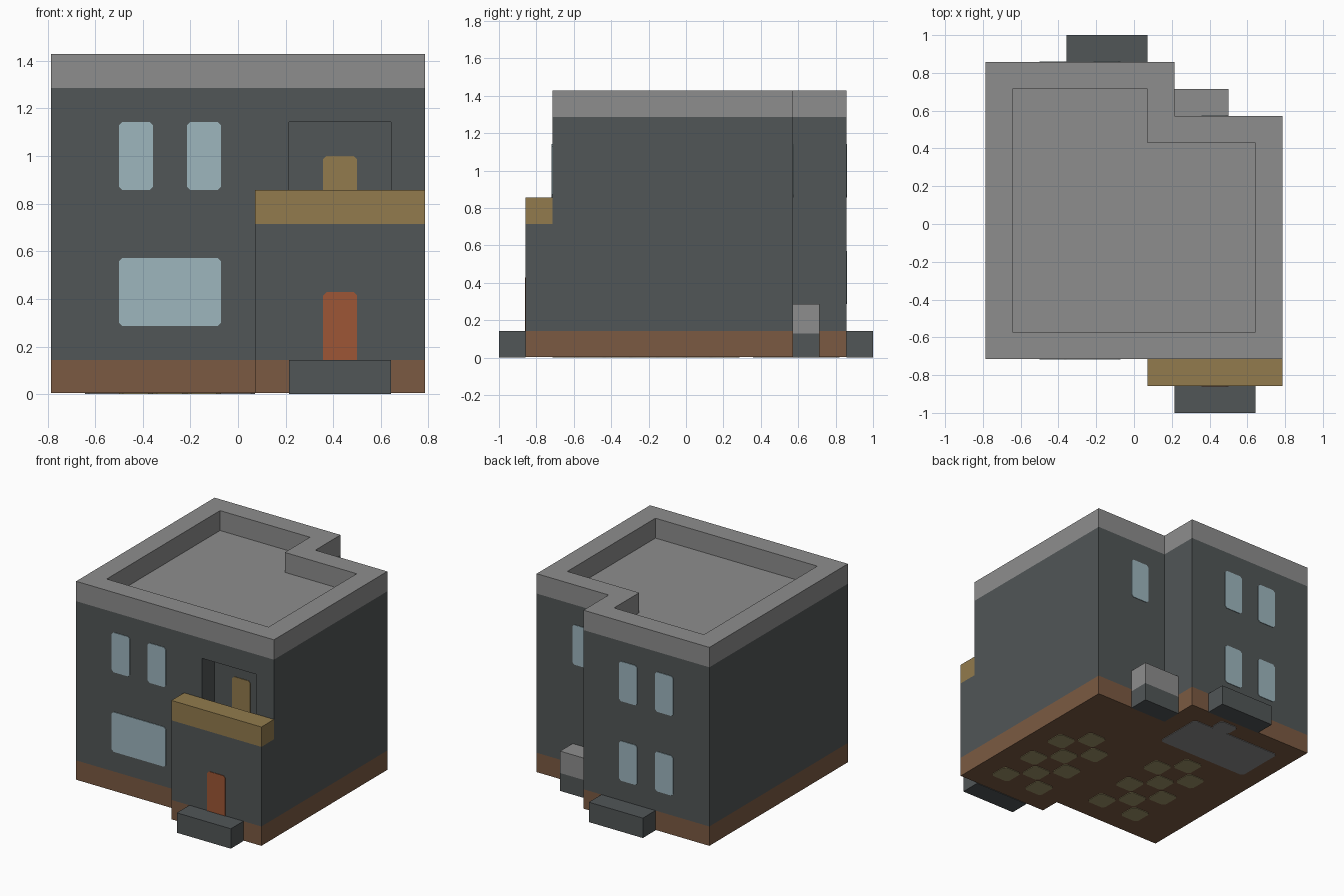
import bpy, bmesh

cube = bpy.data.objects.get("Cube")
if cube:
    bpy.data.objects.remove(cube)

U = 1 / 14       # building module
SKIN = 0.004     # thickness of painted plates


def material(name, rgb):
    lin = [((c / 255 + 0.055) / 1.055) ** 2.4 for c in rgb] + [1]
    m = bpy.data.materials.new(name)
    m.use_nodes = True
    m.diffuse_color = lin
    m.node_tree.nodes["Principled BSDF"].inputs["Base Color"].default_value = lin
    return m


WALL = material("dark wall", (81, 86, 87))
BROWN = material("brown plinth", (123, 90, 66))
GREY = material("roof grey", (141, 141, 141))
GLASS = material("pale blue glass", (157, 182, 190))
TAN = material("tan wood", (146, 123, 77))
RUST = material("rust door", (157, 86, 54))
OLIVE = material("olive tile", (158, 147, 103))


def stack(name, rings, mats, spans):
    """Join rings of (outline, z); spans gives the material of each band, then of the two caps."""
    bm = bmesh.new()
    loops = [[bm.verts.new((x * U, y * U, z)) for x, y in pts] for pts, z in rings]
    n = len(loops[0])
    for a, b, mi in zip(loops, loops[1:], spans):
        for i in range(n):
            j = (i + 1) % n
            bm.faces.new((a[i], a[j], b[j], b[i])).material_index = mi
    bm.faces.new(loops[0][::-1]).material_index = spans[-2]
    bm.faces.new(loops[-1]).material_index = spans[-1]
    bmesh.ops.recalc_face_normals(bm, faces=bm.faces)
    me = bpy.data.meshes.new(name)
    bm.to_mesh(me)
    bm.free()
    for m in mats:
        me.materials.append(m)
    ob = bpy.data.objects.new(name, me)
    bpy.context.collection.objects.link(ob)
    return ob


def rect(x0, x1, y0, y1):
    return [(x0, y0), (x1, y0), (x1, y1), (x0, y1)]


def box(name, x, y, z, mat):
    return stack(name, [(rect(*x, *y), z[0] * U), (rect(*x, *y), z[1] * U)], [mat], [0, 0, 0])


def plate(name, x, z, y, facing, mat, feet=True):
    """Upright plate with clipped corners on a wall at y, facing -1 (front) or 1 (back)."""
    c = 0.2
    (x0, x1), (z0, z1) = x, z
    low = [(x0, z0 + c), (x0 + c, z0), (x1 - c, z0), (x1, z0 + c)] if feet else [(x0, z0), (x1, z0)]
    pts = low + [(x1, z1 - c), (x1 - c, z1), (x0 + c, z1), (x0, z1 - c)]
    ob = stack(name, [(pts, 0), (pts, SKIN)], [mat], [0, 0, 0])
    for v in ob.data.vertices:
        px, pz, d = v.co
        v.co = (px, y * U + facing * d, pz)
    if facing > 0:
        ob.data.flip_normals()
    # outline was swapped from xy to xz, so make the winding consistent
    bm = bmesh.new()
    bm.from_mesh(ob.data)
    bmesh.ops.recalc_face_normals(bm, faces=bm.faces)
    bm.to_mesh(ob.data)
    bm.free()
    return ob


# Main house: plinth, walls and parapet around a sunken roof
outer = [(-11, -10), (11, -10), (11, 8), (3, 8), (3, 12), (-11, 12)]
inner = [(-9, -8), (9, -8), (9, 6), (1, 6), (1, 10), (-9, 10)]
house = stack("house_body",
              [(outer, SKIN), (outer, 2 * U), (outer, 18 * U),
               (outer, 20 * U), (inner, 20 * U), (inner, 18 * U)],
              [WALL, BROWN, GREY], [1, 0, 2, 2, 2, 1, 2])

# Balcony recess cut into the upper front wall
cutter = box("recess_cutter", (3, 9), (-10.5, -8), (10, 16), WALL)
cutter.hide_render = True
mod = house.modifiers.new("recess", "BOOLEAN")
mod.operation, mod.solver, mod.object = "DIFFERENCE", "EXACT", cutter
bpy.context.view_layer.objects.active = house
bpy.ops.object.modifier_apply(modifier="recess")
bpy.data.objects.remove(cutter)

# Entrance wing with the balcony rail on top
wing = rect(1, 11, -12, -10)
stack("entrance_wing", [(wing, SKIN), (wing, 2 * U), (wing, 10 * U)], [WALL, BROWN], [1, 0, 1, 0])
box("balcony_rail", (1, 11), (-12, -10), (10, 12), TAN)

# Steps and the utility box in the back corner
box("front_step", (3, 9), (-14, -12), (0, 2), WALL)
box("back_step", (-5, 1), (12, 14), (0, 2), WALL)
unit = rect(3, 7, 8, 10)
stack("utility_box", [(unit, 0), (unit, 1.8 * U), (unit, 4 * U)], [WALL, GREY], [0, 1, 0, 1])

# Windows
for side, x in (("left", (-3, -1)), ("right", (-7, -5))):
    plate(f"front_upper_window_{side}", x, (12, 16), -10, -1, GLASS)
    for level, z in (("lower", (4, 8)), ("upper", (12, 16))):
        plate(f"back_{level}_window_{side}", x, z, 12, 1, GLASS)
plate("front_wide_window", (-7, -1), (4, 8), -10, -1, GLASS)
plate("back_corner_window", (5, 7), (12, 16), 8, 1, GLASS)

# Doors
plate("front_door", (5, 7), (2, 6), -12, -1, RUST, feet=False)
plate("balcony_door", (5, 7), (10, 14), -8, -1, TAN, feet=False)


# Floor pattern on the underside
def tile(name, x0, x1, y0, y1, mat):
    c = 0.25
    pts = [(x0 + c, y0), (x1 - c, y0), (x1, y0 + c), (x1, y1 - c),
           (x1 - c, y1), (x0 + c, y1), (x0, y1 - c), (x0, y0 + c)]
    stack(name, [(pts, 0), (pts, SKIN)], [mat], [0, 0, 0])


for room, ox, oy in (("hall", 3, -10), ("lounge", -7, -8)):
    for i in range(3):
        for j in range(6):
            if (i + j) % 2 == 0:
                x, y = ox + 2 * i, oy + 2 * j
                tile(f"{room}_tile", x, x + 2, y, y + 2, OLIVE)
tile("back_room_floor", -9, 1, 5, 10, GREY)
tile("back_room_threshold", -3, -1, 10, 11.5, GREY)
